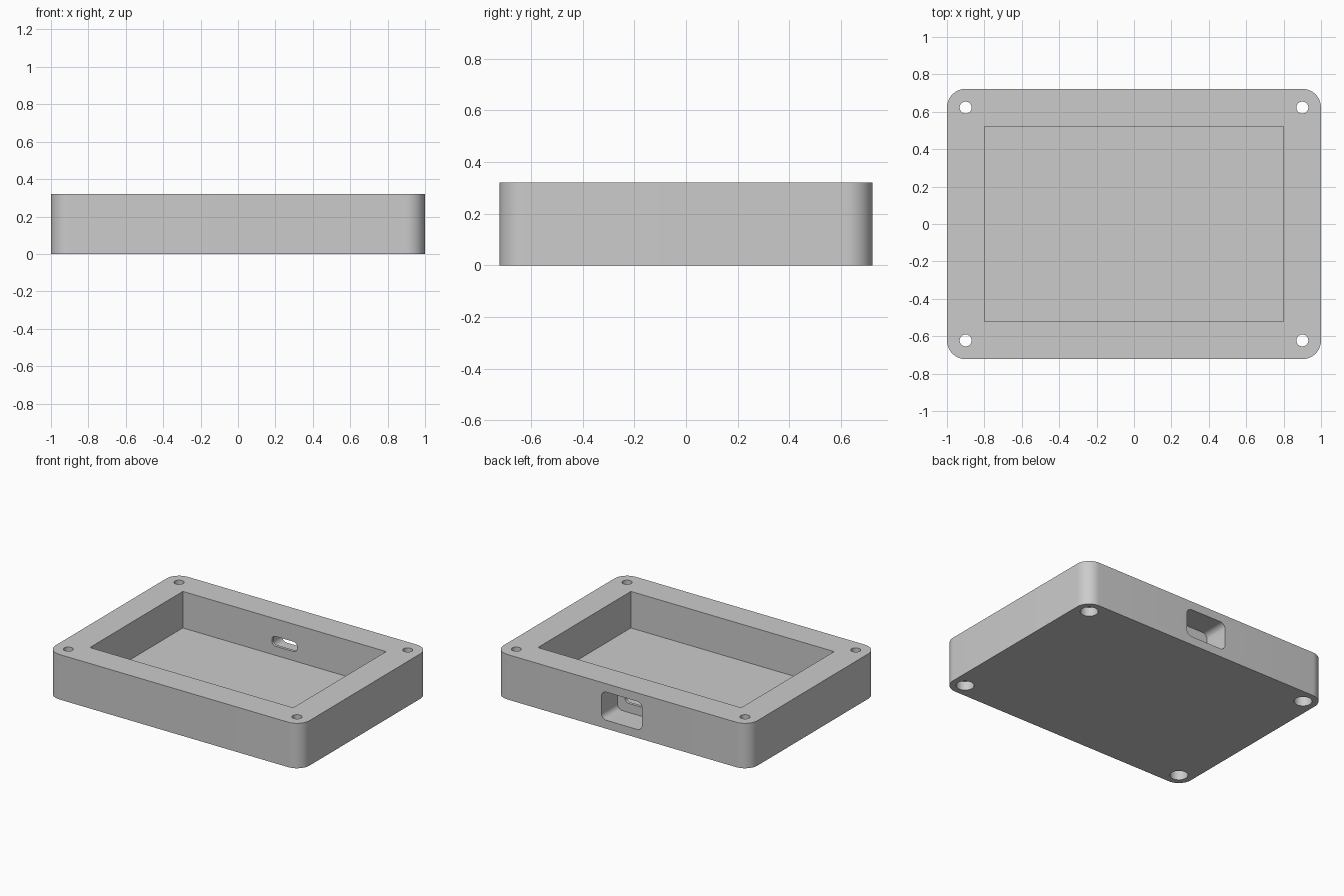
import bpy, bmesh, math
from mathutils import Matrix

cube = bpy.data.objects.get("Cube")
if cube:
    bpy.data.objects.remove(cube, do_unlink=True)

HX, HY, HEIGHT = 1.0, 0.7225, 0.32     # half width, half depth, height
RIM, FLOOR, CORNER = 0.2, 0.06, 0.1    # wall thickness, floor thickness, corner radius
MID = HEIGHT / 2

grey = bpy.data.materials.new("light grey plastic")
grey.use_nodes = True
colour = (0.6, 0.6, 0.6, 1)
grey.diffuse_color = colour
grey.node_tree.nodes["Principled BSDF"].inputs["Base Color"].default_value = colour


def rounded_rect(hx, hy, r, steps=12):
    """Outline of a rectangle with rounded corners."""
    if r == 0:
        return [(hx, hy), (-hx, hy), (-hx, -hy), (hx, -hy)]
    pts = []
    for q, (sx, sy) in enumerate([(1, 1), (-1, 1), (-1, -1), (1, -1)]):
        for i in range(steps + 1):
            a = math.pi / 2 * (q + i / steps)
            pts.append((sx * (hx - r) + r * math.cos(a), sy * (hy - r) + r * math.sin(a)))
    return pts


def circle(r, n=40):
    return [(r * math.cos(math.tau * i / n), r * math.sin(math.tau * i / n)) for i in range(n)]


def prism(name, outline, low, high, matrix=Matrix()):
    """Extrude an outline along z from low to high, then place it."""
    bm = bmesh.new()
    face = bm.faces.new([bm.verts.new((x, y, low)) for x, y in outline])
    top = bmesh.ops.extrude_face_region(bm, geom=[face])
    verts = [v for v in top["geom"] if isinstance(v, bmesh.types.BMVert)]
    bmesh.ops.translate(bm, verts=verts, vec=(0, 0, high - low))
    bm.transform(matrix)
    bmesh.ops.recalc_face_normals(bm, faces=bm.faces)
    mesh = bpy.data.meshes.new(name)
    bm.to_mesh(mesh)
    bm.free()
    mesh.materials.append(grey)
    obj = bpy.data.objects.new(name, mesh)
    bpy.context.scene.collection.objects.link(obj)
    return obj


# Tray body
tray = prism("enclosure_tray", rounded_rect(HX, HY, CORNER), 0, HEIGHT)

# Main pocket
cutters = [prism("pocket_cutter", rounded_rect(HX - RIM, HY - RIM, 0), FLOOR, HEIGHT + 0.1)]

# Screw holes, counterbored from below
for sx in (-1, 1):
    for sy in (-1, 1):
        place = Matrix.Translation((sx * (HX - CORNER), sy * (HY - CORNER), 0))
        cutters.append(prism("screw_hole_cutter", circle(0.032), -0.1, HEIGHT + 0.1, place))
        cutters.append(prism("screw_head_cutter", circle(0.058), -0.1, 0.065, place))

# Cable port through the back wall: wide outer recess and small inner slot
to_back = Matrix.Translation((0, 0, MID)) @ Matrix.Rotation(-math.pi / 2, 4, "X")
cutters.append(prism("plug_recess_cutter", rounded_rect(0.16, 0.1, 0.04),
                     HY - 0.18, HY + 0.1, to_back))
cutters.append(prism("port_slot_cutter", rounded_rect(0.1, 0.035, 0.03),
                     HY - RIM - 0.1, HY - 0.1, to_back))

# Apply each cut, then drop its cutter
bpy.ops.object.select_all(action="DESELECT")
tray.select_set(True)
bpy.context.view_layer.objects.active = tray
for cutter in cutters:
    cutter.hide_render = True
    mod = tray.modifiers.new("cut", "BOOLEAN")
    mod.operation, mod.solver, mod.object = "DIFFERENCE", "EXACT", cutter
    bpy.ops.object.modifier_apply(modifier=mod.name)
    bpy.data.objects.remove(cutter, do_unlink=True)

bpy.ops.object.shade_smooth_by_angle(angle=math.radians(30))
